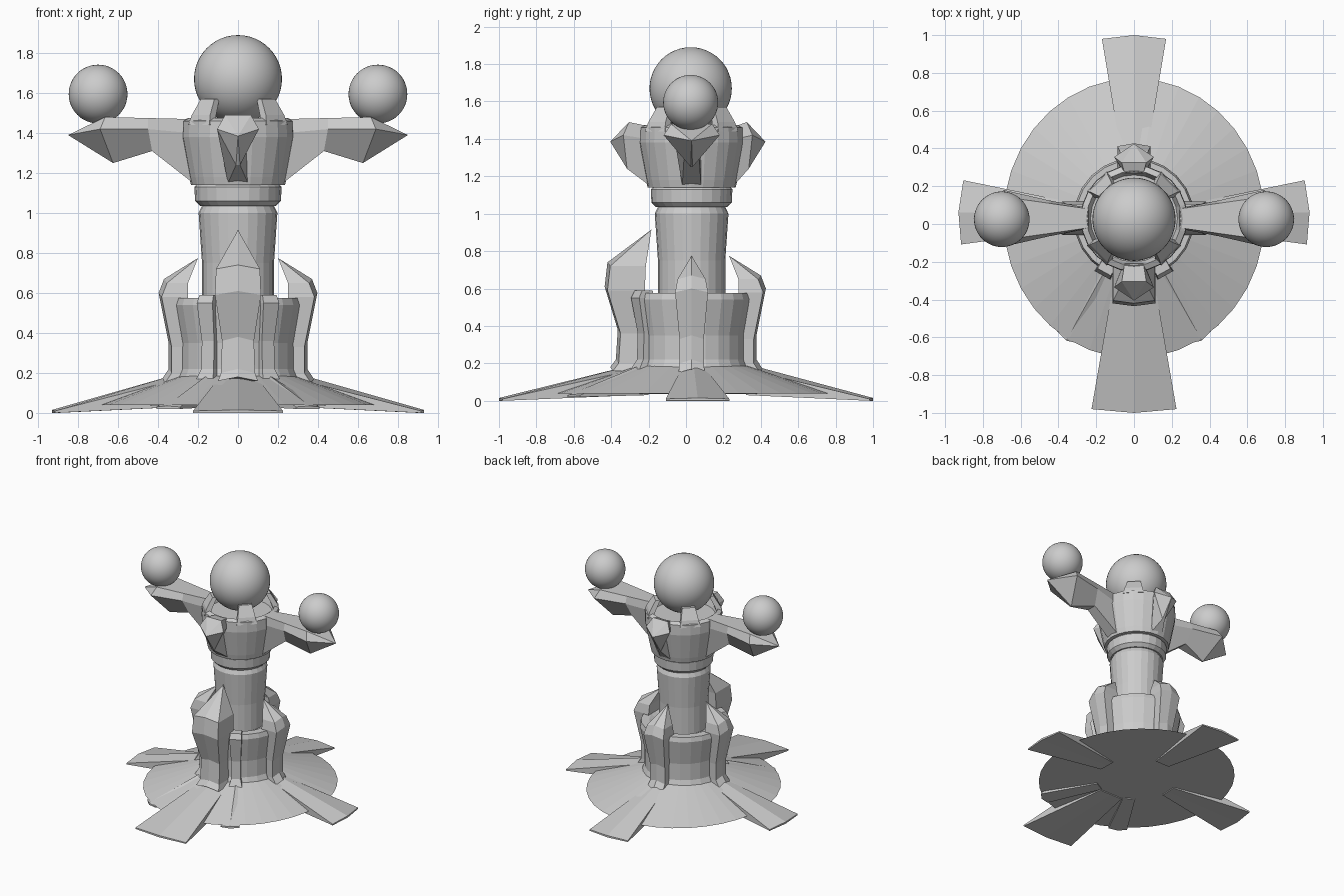
import bpy, bmesh
from math import sin, cos, pi, radians

if "Cube" in bpy.data.objects:
    bpy.data.objects.remove(bpy.data.objects["Cube"])

CY = 0.03   # the tower axis sits slightly behind the centre


def finish(name, bm):
    bmesh.ops.remove_doubles(bm, verts=bm.verts, dist=1e-5)
    bmesh.ops.recalc_face_normals(bm, faces=bm.faces)
    me = bpy.data.meshes.new(name)
    bm.to_mesh(me)
    bm.free()
    ob = bpy.data.objects.new(name, me)
    bpy.context.collection.objects.link(ob)
    return ob


def loft(name, loops, cap_start=True, cap_end=True):
    """Skin equal-length closed loops; collapsed loops become points."""
    bm = bmesh.new()
    rings = [[bm.verts.new(p) for p in loop] for loop in loops]
    n = len(loops[0])
    for a, b in zip(rings, rings[1:]):
        for i in range(n):
            j = (i + 1) % n
            bm.faces.new((a[i], a[j], b[j], b[i]))
    if cap_start:
        bm.faces.new(rings[0])
    if cap_end:
        bm.faces.new(rings[-1])
    bmesh.ops.dissolve_degenerate(bm, dist=1e-5, edges=bm.edges)
    return finish(name, bm)


def lathe(name, profile, sides=24, sx=1.0, sy=1.0):
    loops = [[(r * sx * cos(2 * pi * i / sides), CY + r * sy * sin(2 * pi * i / sides), z)
              for i in range(sides)] for r, z in profile]
    return loft(name, loops, False, False)


def radial(name, angle, sections):
    """Loft of sections given as (sideways, outward, z); angle 0 faces front."""
    a = radians(angle)
    loops = [[(w * cos(a) + r * sin(a), CY + w * sin(a) - r * cos(a), z)
              for w, r, z in s] for s in sections]
    return loft(name, loops)


def foot(name, angle, reach, w0, w1, z1=0.01):
    inner = [(-w0, 0.29, 0.17), (0, 0.30, 0.195), (w0, 0.29, 0.17),
             (w0, 0.29, 0.03), (0, 0.29, 0.03), (-w0, 0.29, 0.03)]
    outer = [(-w1, reach - 0.02, z1), (0, reach, z1 + 0.005), (w1, reach - 0.02, z1),
             (w1, reach - 0.02, z1 - 0.01), (0, reach, z1 - 0.01), (-w1, reach - 0.02, z1 - 0.01)]
    radial(name, angle, [inner, outer])


def buttress(name, angle, rows, tip):
    """rows: (outer radius, inner radius, half width, z)."""
    secs = [[(-w, ro - 0.015, z - 0.02), (0, ro, z), (w, ro - 0.015, z - 0.02),
             (w, ri, z - 0.02), (-w, ri, z - 0.02)] for ro, ri, w, z in rows]
    secs.append([(0, tip[0], tip[1])] * 5)
    radial(name, angle, secs)


def sphere(name, x, z, r):
    bpy.ops.mesh.primitive_uv_sphere_add(segments=48, ring_count=24, radius=r, location=(x, CY - 0.005, z))
    bpy.context.object.name = name
    bpy.ops.object.shade_smooth()


# Sloping ground disc
lathe("base_skirt", [(0, 0.035), (0.72, 0.04), (0.30, 0.185), (0, 0.19)], 36, 0.96, 1.03)

# Tower body
lathe("lower_collar", [(0, 0.1), (0.31, 0.16), (0.285, 0.22), (0.285, 0.35), (0.32, 0.54),
                       (0.31, 0.575), (0.25, 0.575), (0.18, 0.54), (0, 0.54)])
lathe("shaft", [(0, 0.5), (0.18, 0.5), (0.18, 0.75), (0.197, 1.0), (0.175, 1.045), (0, 1.045)])
lathe("neck_ring", [(0, 1.035), (0.19, 1.035), (0.215, 1.06), (0.218, 1.13), (0.2, 1.15), (0, 1.15)])
lathe("crown", [(0, 1.14), (0.235, 1.14), (0.245, 1.18), (0.283, 1.38), (0.28, 1.46), (0.25, 1.475),
                (0.23, 1.42), (0, 1.42)])

# Feet spreading over the ground
foot("front_foot", 0, 1.03, 0.10, 0.225)
foot("back_foot", 180, 0.97, 0.06, 0.17)
for s, side in ((1, "right"), (-1, "left")):
    foot(side + "_foot", s * 92, 0.93, 0.065, 0.17)
    foot(side + "_front_foot", s * 29, 0.74, 0.045, 0.068, 0.03)
    # Narrow ribs against the collar
    radial(side + "_rib", s * 29, [[(-w, r, z), (w, r, z), (w, 0.26, z), (-w, 0.26, z)]
                                   for w, r, z in ((0.05, 0.35, 0.16), (0.035, 0.315, 0.22),
                                                   (0.035, 0.31, 0.36), (0.045, 0.345, 0.55),
                                                   (0.04, 0.325, 0.59))])

# Pointed buttresses
buttress("front_buttress", 0, [(0.435, 0.25, 0.10, 0.18), (0.405, 0.25, 0.085, 0.22),
                               (0.395, 0.25, 0.08, 0.38), (0.465, 0.25, 0.115, 0.61),
                               (0.45, 0.245, 0.11, 0.74)], (0.215, 0.915))
for side, ang in (("right", 90), ("left", -90), ("back", 180)):
    buttress(side + "_buttress", ang, [(0.38, 0.25, 0.07, 0.17), (0.347, 0.25, 0.065, 0.22),
                                       (0.347, 0.25, 0.065, 0.35), (0.397, 0.25, 0.088, 0.6),
                                       (0.37, 0.25, 0.075, 0.67)], (0.2, 0.775))


# Crown brackets: loops run top-left, top-right, mid-right, bottom-right, bottom-left, mid-left
def bracket_section(top, mid, bot):
    (wt, rt, zt), (wm, rm, zm), (wb, rb, zb) = top, mid, bot
    return [(-wt, rt, zt), (wt, rt, zt), (wm, rm, zm), (wb, rb, zb), (-wb, rb, zb), (-wm, rm, zm)]


root = bracket_section((0.05, 0.24, 1.47), (0.055, 0.24, 1.4), (0.05, 0.225, 1.15))
for side, ang in (("right", 90), ("left", -90)):
    radial(side + "_arm", ang, [
        root,
        bracket_section((0.08, 0.45, 1.475), (0.095, 0.45, 1.42), (0.04, 0.43, 1.31)),
        bracket_section((0.11, 0.665, 1.48), (0.15, 0.69, 1.42), (0.005, 0.625, 1.25)),
        [(0, 0.85, 1.39)] * 6])
for side, ang, tip in (("front", 0, 0.435), ("back", 180, 0.395)):
    radial(side + "_bracket", ang, [
        root,
        bracket_section((0.065, tip - 0.1, 1.49), (0.105, tip - 0.07, 1.42), (0.01, tip - 0.09, 1.24)),
        [(0, tip, 1.385)] * 6])

# Prongs gripping the orb
for i in range(4):
    radial("prong_%d" % (i + 1), 45 + 90 * i, [
        [(-w, ro, z), (w, ro, z), (w, ri, z), (-w, ri, z)]
        for w, ro, ri, z in ((0.075, 0.278, 0.235, 1.44), (0.065, 0.262, 0.22, 1.49),
                             (0.048, 0.215, 0.18, 1.57))])

# Orbs
sphere("main_orb", 0, 1.67, 0.22)
sphere("right_orb", 0.70, 1.595, 0.147)
sphere("left_orb", -0.70, 1.595, 0.147)
